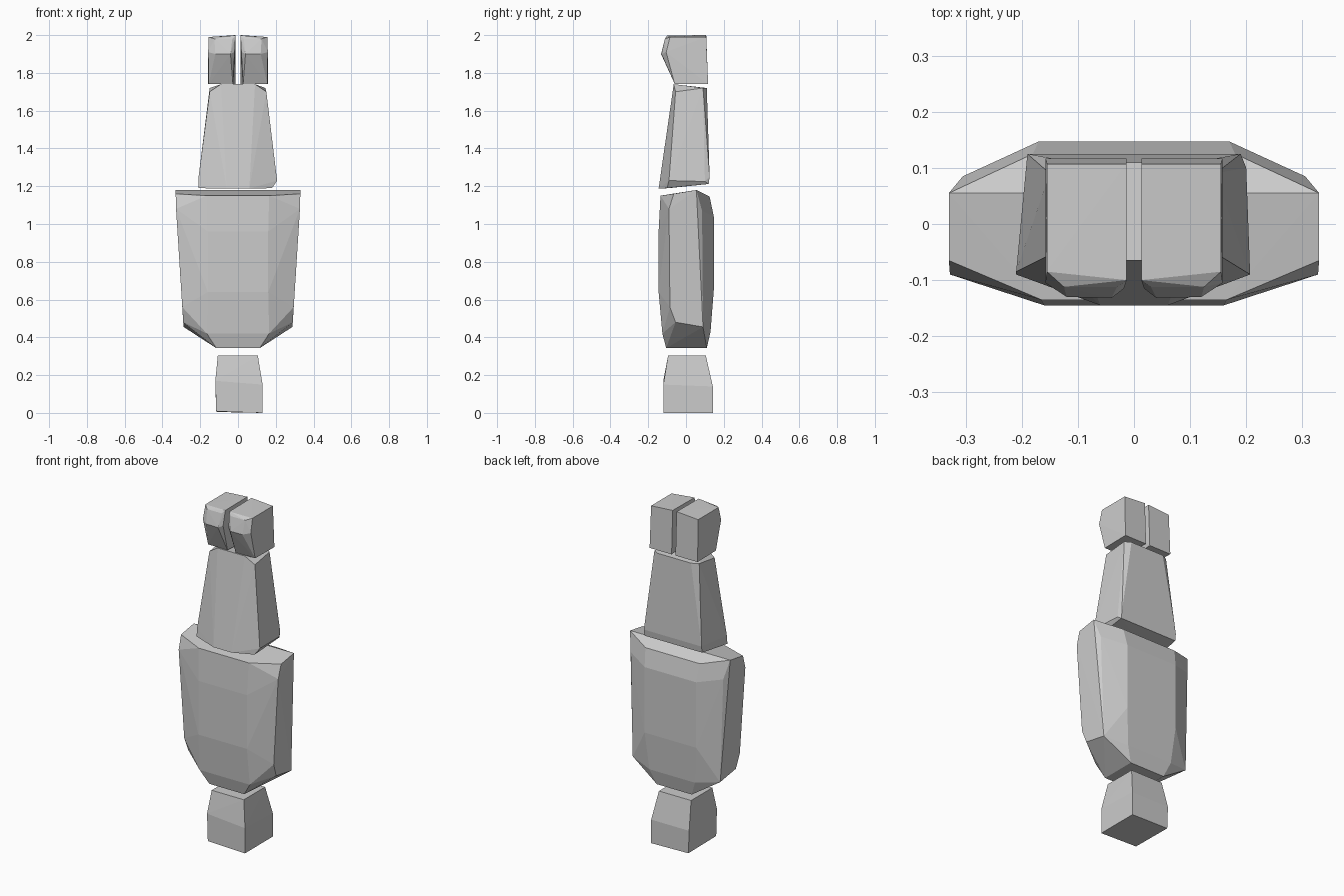
import bpy, bmesh


def hull(name, points, mirror=False):
    """Flat-faced convex stone block around a few corner points."""
    pts = list(points)
    if mirror:
        pts += [(-x, y, z) for x, y, z in points]
    bm = bmesh.new()
    for p in pts:
        bm.verts.new(p)
    res = bmesh.ops.convex_hull(bm, input=bm.verts)
    loose = {v for v in res["geom_interior"] + res["geom_unused"]
             if isinstance(v, bmesh.types.BMVert)}
    bmesh.ops.delete(bm, geom=list(loose), context='VERTS')
    bmesh.ops.recalc_face_normals(bm, faces=bm.faces)
    me = bpy.data.meshes.new(name)
    bm.to_mesh(me)
    bm.free()
    ob = bpy.data.objects.new(name, me)
    bpy.context.collection.objects.link(ob)
    return ob


# Lowest block, slightly tapered towards its top
hull("bottom_block", [
    (-0.115, -0.12, 0.008), (0.13, -0.12, 0), (0.13, 0.142, 0), (-0.115, 0.142, 0.005),
    (-0.12, -0.12, 0.17), (0.13, -0.12, 0.15), (0.13, 0.142, 0.14), (-0.12, 0.142, 0.14),
    (-0.107, -0.095, 0.303), (0.105, -0.095, 0.303),
    (0.105, 0.105, 0.303), (-0.107, 0.105, 0.303)])

# Wide shield-shaped middle block
hull("wide_block", [
    # ridged top
    (0.33, 0.055, 1.18), (0.33, -0.065, 1.16), (0.165, -0.135, 1.15), (0.18, 0.125, 1.145),
    # shoulders and front / back panels
    (0.328, -0.09, 1.08), (0.305, 0.085, 1.07),
    (0.16, -0.145, 0.96), (0.16, -0.145, 0.64),
    (0.17, 0.147, 1.04), (0.17, 0.147, 0.65),
    # chamfered lower corners
    (0.295, -0.085, 0.56), (0.29, -0.055, 0.48), (0.288, 0.09, 0.455),
    (0.165, -0.125, 0.42), (0.15, 0.13, 0.43),
    (0.115, -0.105, 0.343), (0.115, 0.11, 0.343)], mirror=True)

# Tapered block above
hull("tapered_block", [
    (-0.21, -0.09, 1.19), (-0.19, 0.12, 1.212), (0.18, -0.1, 1.19), (0.19, 0.12, 1.212),
    (0.207, -0.09, 1.23), (0.2, 0.1, 1.225),
    (-0.06, -0.145, 1.187), (0.06, -0.145, 1.187),
    (-0.21, -0.085, 1.24), (0.19, 0.125, 1.25), (-0.19, 0.125, 1.25),
    (-0.15, -0.055, 1.70), (0.15, -0.055, 1.70),
    (-0.15, 0.09, 1.72), (0.145, 0.09, 1.72),
    (-0.09, -0.065, 1.74), (0.09, -0.065, 1.74),
    (-0.11, 0.11, 1.72), (0.11, 0.11, 1.72)])

# Pair of top blocks with a bulging front
for side, label in ((-1, "left"), (1, "right")):
    hull(f"top_block_{label}", [(side * x, y, z) for x, y, z in [
        (0.013, -0.1, 1.998), (0.155, -0.085, 1.99), (0.155, 0.107, 1.99), (0.013, 0.107, 2.0),
        (0.03, -0.112, 1.98), (0.125, -0.112, 1.98),
        (0.018, -0.115, 1.91), (0.04, -0.132, 1.9), (0.12, -0.13, 1.9), (0.158, -0.105, 1.91),
        (0.027, -0.06, 1.742), (0.155, -0.06, 1.742),
        (0.158, 0.117, 1.742), (0.013, 0.117, 1.742)]])
